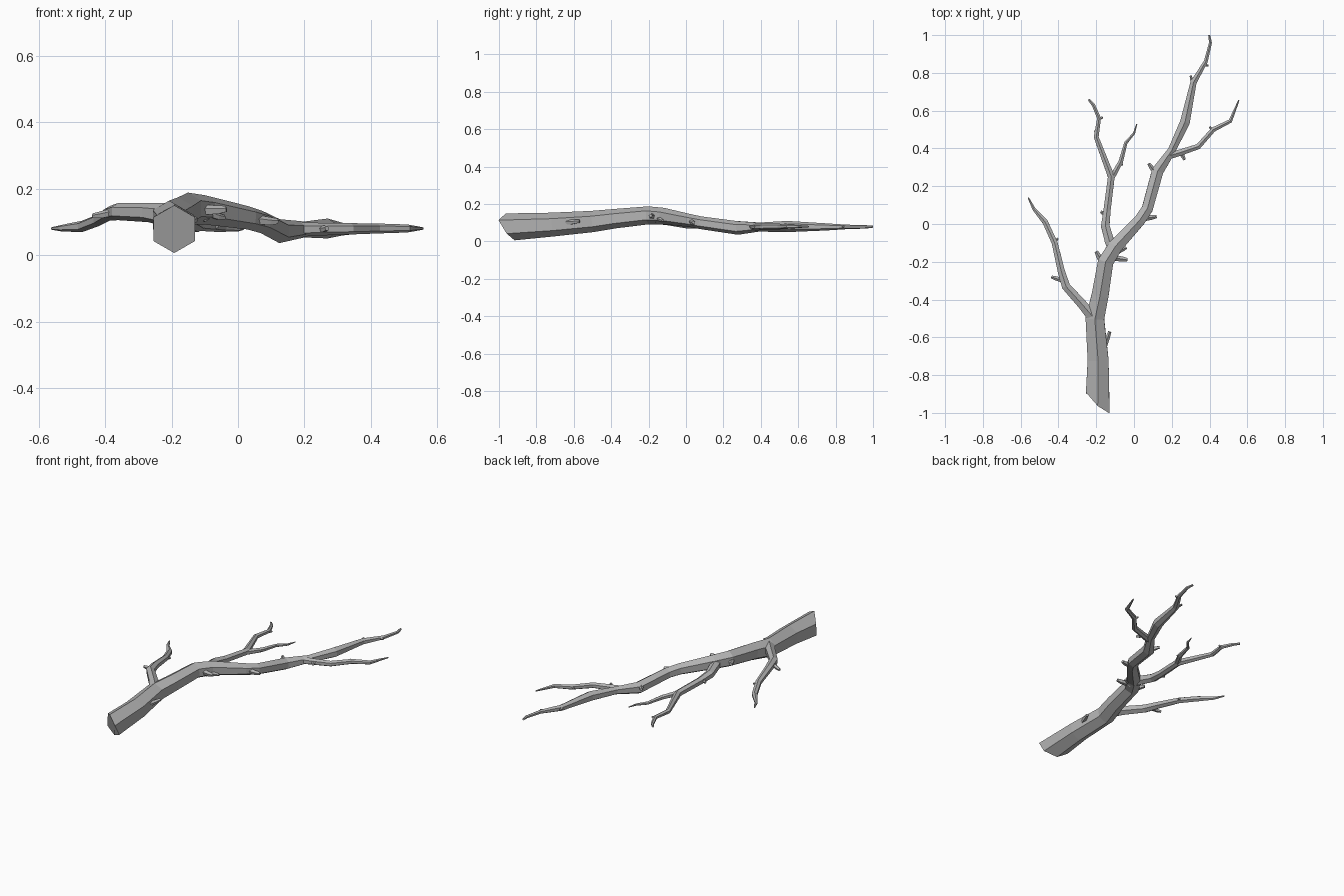
import bpy
import bmesh
import math
from mathutils import Vector

default_cube = bpy.data.objects.get("Cube")
if default_cube:
    bpy.data.objects.remove(default_cube, do_unlink=True)

# One plain grey for the whole bough
bark = bpy.data.materials.new("grey_bark")
bark.use_nodes = True
bark_colour = (.45, .45, .45, 1)
bark.diffuse_color = bark_colour
bark.node_tree.nodes["Principled BSDF"].inputs["Base Color"].default_value = bark_colour


def add_limb(name, path, sides=6, butt_offsets=None):
    """Flat-shaded faceted tube along a path of (x, y, z, radius) points."""
    centres = [Vector(point[:3]) for point in path]
    radii = [point[3] for point in path]
    last = len(path) - 1
    bm = bmesh.new()
    rings = []
    for i, (centre, radius) in enumerate(zip(centres, radii)):
        # Cross-section square to the local direction, with a ridge on top
        incoming = centre - centres[i - 1] if i > 0 else Vector()
        outgoing = centres[i + 1] - centre if i < last else Vector()
        tangent = (incoming.normalized() + outgoing.normalized()).normalized()
        side = tangent.cross(Vector((0, 0, 1))).normalized()
        up = side.cross(tangent)
        ring = []
        for k in range(sides):
            angle = math.pi / 2 + math.tau * k / sides
            corner = centre + radius * (side * math.cos(angle) + up * math.sin(angle))
            if butt_offsets and i == 0:
                corner.y += butt_offsets[k]
            ring.append(bm.verts.new(corner))
        rings.append(ring)
    # Skin neighbouring rings and close both ends
    for lower, upper in zip(rings, rings[1:]):
        for k in range(sides):
            following = (k + 1) % sides
            bm.faces.new((lower[k], lower[following], upper[following], upper[k]))
    bm.faces.new(rings[0])
    bm.faces.new(rings[-1])
    bmesh.ops.recalc_face_normals(bm, faces=bm.faces)
    mesh = bpy.data.meshes.new(name)
    bm.to_mesh(mesh)
    bm.free()
    mesh.materials.append(bark)
    limb = bpy.data.objects.new(name, mesh)
    bpy.context.collection.objects.link(limb)
    return limb


def add_twig(name, start, end, radius):
    """Short stub with a slightly swollen middle and a blunt tip."""
    start, end = Vector(start), Vector(end)
    middle = start.lerp(end, .6)
    tip = end + Vector((0, 0, radius * .2))
    add_limb(name, [(*start, radius), (*middle, radius * .9), (*tip, radius * .6)], sides=5)


# Main stem with a splintered butt end
add_limb("main_stem", [
    (-.192, -.95, .078, .072),
    (-.19, -.72, .09, .064),
    (-.207, -.5, .107, .057),
    (-.18, -.38, .122, .052),
    (-.15, -.2, .14, .048),
    (-.1, -.12, .136, .044),
    (.03, .02, .112, .035),
    (.07, .08, .1, .034),
    (.125, .28, .072, .036),
    (.2, .39, .077, .024),
    (.27, .54, .08, .03),
    (.315, .75, .078, .019),
    (.38, .86, .078, .012),
    (.405, .96, .078, .009),
    (.398, 1, .08, .006),
], butt_offsets=(-.01, .06, .05, .03, -.01, -.05))

# Low limb on the right side
add_limb("right_limb", [
    (-.21, -.5, .12, .036),
    (-.27, -.43, .128, .029),
    (-.36, -.33, .131, .026),
    (-.385, -.25, .126, .022),
    (-.42, -.1, .105, .018),
    (-.47, .01, .086, .017),
    (-.53, .08, .081, .01),
    (-.56, .14, .08, .004),
])

# Middle limb that forks into two
add_limb("middle_limb", [
    (-.1, -.16, .135, .034),
    (-.13, -.09, .128, .029),
    (-.152, -.01, .116, .026),
    (-.143, .07, .104, .022),
    (-.12, .25, .09, .021),
    (-.2, .46, .082, .015),
    (-.185, .56, .08, .012),
    (-.215, .63, .078, .01),
    (-.24, .66, .078, .007),
])
add_limb("middle_fork", [
    (-.12, .24, .09, .017),
    (-.07, .33, .084, .014),
    (-.043, .43, .08, .01),
    (0, .48, .078, .007),
    (.015, .53, .078, .003),
])

# Upper limb on the left side
add_limb("left_limb", [
    (.18, .36, .077, .022),
    (.25, .38, .078, .019),
    (.34, .41, .079, .017),
    (.42, .5, .08, .015),
    (.51, .545, .08, .012),
    (.555, .655, .08, .004),
])

# Stubs on the main stem
add_twig("lower_twig", (-.165, -.67, .1), (-.128, -.57, .105), .015)
add_twig("knee_twig", (-.16, -.22, .14), (-.2, -.145, .135), .017)
add_twig("fork_twig", (-.1, -.18, .135), (-.035, -.19, .135), .016)
add_twig("fork_back_twig", (-.09, -.15, .125), (-.04, -.125, .11), .012)
add_twig("middle_stem_twig", (.06, .03, .105), (.12, .04, .098), .015)
add_twig("bend_twig", (.12, .26, .08), (.078, .32, .085), .014)
add_twig("upper_stem_twig", (.315, .73, .078), (.3, .785, .08), .01)
add_twig("tip_twig", (.37, .84, .078), (.395, .84, .078), .008)

# Stubs on the limbs
add_twig("right_limb_outer_twig", (-.375, -.3, .128), (-.437, -.28, .115), .013)
add_twig("right_limb_inner_twig", (-.425, -.1, .102), (-.402, -.075, .1), .009)
add_twig("middle_limb_twig", (-.145, .05, .106), (-.177, .065, .1), .012)
add_twig("middle_tip_twig", (-.187, .555, .08), (-.165, .565, .08), .008)
add_twig("middle_side_twig", (-.195, .47, .081), (-.208, .495, .08), .008)
add_twig("fork_side_twig", (-.08, .315, .085), (-.058, .315, .085), .008)
add_twig("left_limb_twig", (.245, .385, .078), (.268, .34, .078), .012)
add_twig("left_limb_base_twig", (.2, .37, .076), (.197, .41, .076), .012)
add_twig("left_limb_tip_twig", (.415, .495, .08), (.4, .515, .08), .008)
